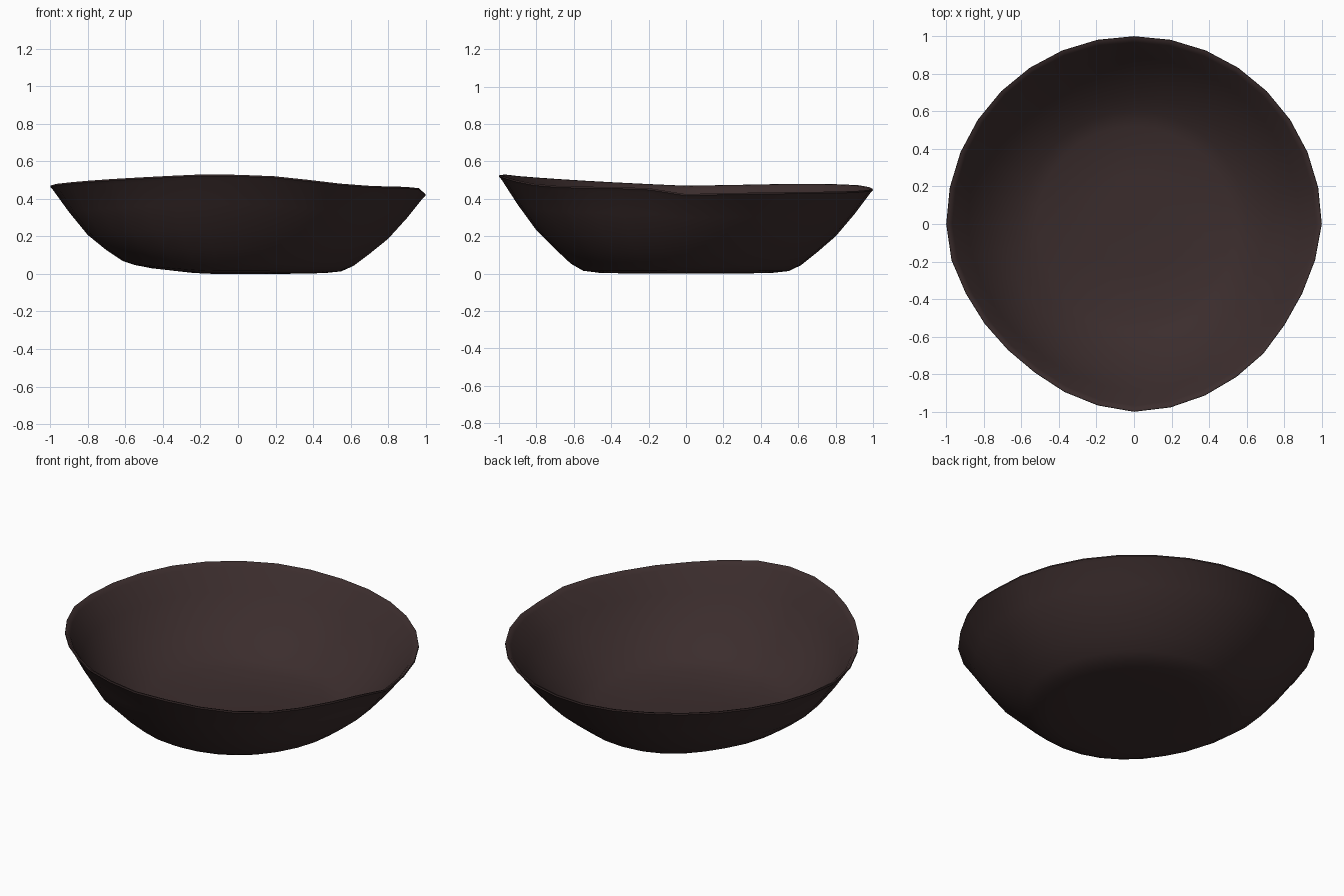
import bpy, bmesh, math

if "Cube" in bpy.data.objects:
    bpy.data.objects.remove(bpy.data.objects["Cube"])

# Dark clay colour
clay = bpy.data.materials.new("dark brown clay")
clay.diffuse_color = (0.044, 0.026, 0.026, 1)
clay.use_nodes = True
clay.node_tree.nodes["Principled BSDF"].inputs["Base Color"].default_value = clay.diffuse_color

# Uneven rim: (angle in degrees, height) and (angle, radius)
RIM = [(0, .425), (8, .43), (30, .435), (60, .44), (90, .453), (115, .475), (140, .482), (180, .47),
       (225, .505), (262, .532), (280, .522), (307, .475), (320, .466), (340, .463),
       (350, .455), (357, .415), (360, .425)]
WIDTH = [(0, 1), (180, 1), (192, .99), (203, .968), (215, .955), (227, .948), (238, .952), (251, .974),
         (262, .99), (270, 1), (283, .995), (304, .98), (315, .975), (326, .965), (336, .967),
         (350, .985), (360, 1)]

def lookup(table, a):
    for (a0, z0), (a1, z1) in zip(table, table[1:]):
        if a0 <= a <= a1:
            return z0 + (z1 - z0) * (a - a0) / (a1 - a0)

# Profile: radius, height as a share of the rim height, extra offset
OUTER = [(.25, 0, 0), (.46, 0, .004), (.55, .022, .004), (.615, .1, 0), (.7, .25, 0), (.8, .44, 0),
         (.9, .70, 0), (.985, .95, 0), (1.0, 1, -.008), (.998, 1, 0)]
INNER = [(.985, 1, -.003), (.968, .955, 0), (.885, .71, 0), (.783, .455, 0), (.685, .26, .008),
         (.6, .12, .01), (.52, .03, .018), (.25, 0, .02)]
N = 32

bm = bmesh.new()
rings = []
for r, share, off in OUTER + INNER:
    ring = []
    for i in range(N):
        a = 360 * i / N
        # upper wall follows the uneven rim outline
        blend = min(1, max(0, (r - .75) / .22))
        rr = r * (1 - (1 - lookup(WIDTH, a)) * blend)
        x, y = rr * math.cos(math.radians(a)), rr * math.sin(math.radians(a))
        z = share * lookup(RIM, a) + off
        # slight lift of the base on the left
        fade = min(1, max(0, (.75 - r) / .2))
        z += .033 * min(1, max(0, (-x - .12) / .4)) ** 1.5 * fade
        ring.append(bm.verts.new((x, y, z)))
    rings.append(ring)
for a, b in zip(rings, rings[1:]):
    for i in range(N):
        j = (i + 1) % N
        bm.faces.new((a[i], a[j], b[j], b[i]))
bm.faces.new(list(reversed(rings[0])))
bm.faces.new(rings[-1])
bmesh.ops.recalc_face_normals(bm, faces=bm.faces)

mesh = bpy.data.meshes.new("bowl")
bm.to_mesh(mesh)
bm.free()
mesh.materials.append(clay)
bowl = bpy.data.objects.new("bowl", mesh)
bpy.context.collection.objects.link(bowl)
bpy.context.view_layer.objects.active = bowl
bowl.select_set(True)
bpy.ops.object.shade_smooth_by_angle(angle=math.radians(50))
